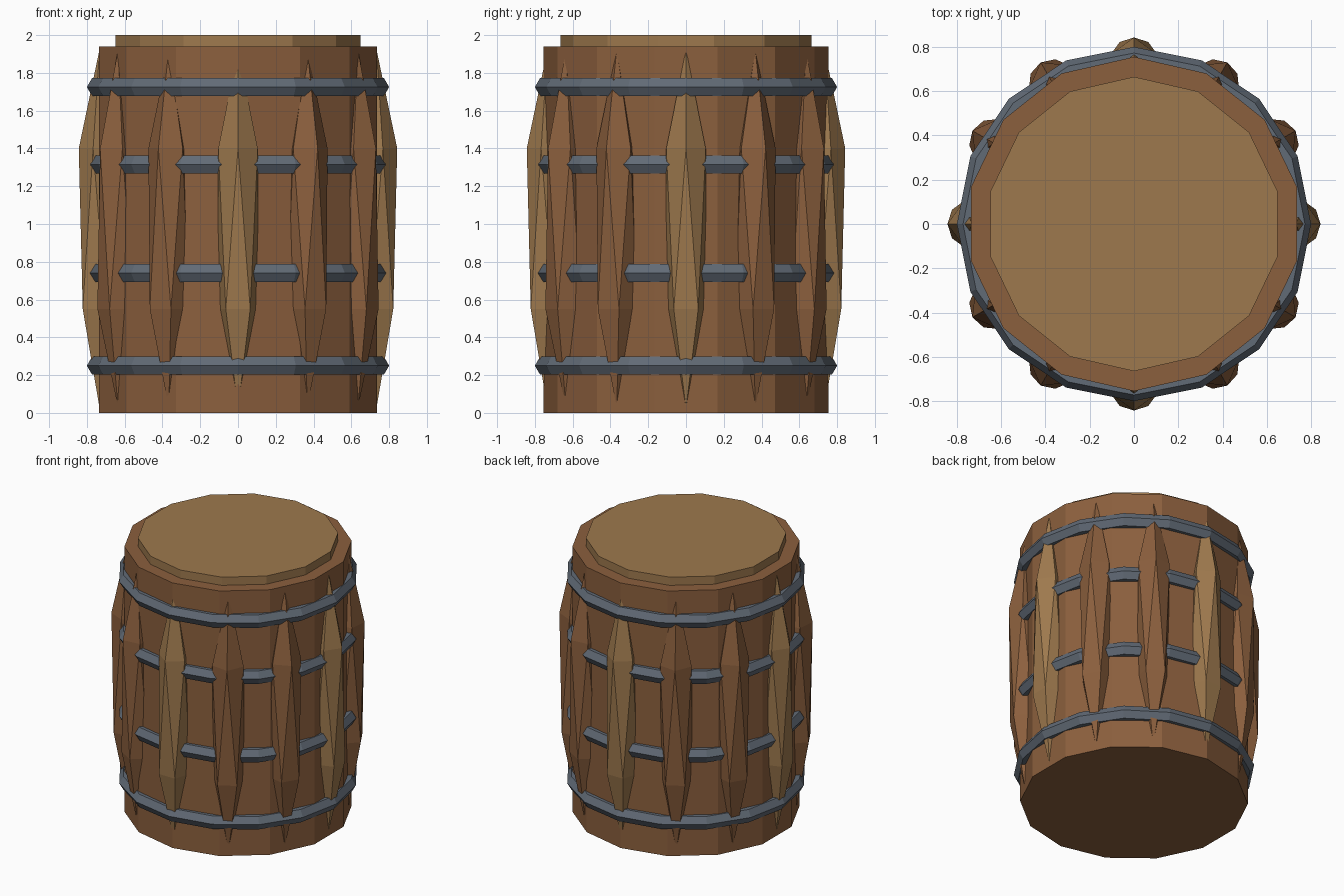
import bpy
from math import cos, sin, tau

if "Cube" in bpy.data.objects:
    bpy.data.objects.remove(bpy.data.objects["Cube"])


def material(name, rgb):
    m = bpy.data.materials.new(name)
    m.diffuse_color = (*rgb, 1)
    m.use_nodes = True
    m.node_tree.nodes["Principled BSDF"].inputs["Base Color"].default_value = m.diffuse_color
    return m


wood = material("wood", (0.26, 0.115, 0.047))
pale_wood = material("pale_wood", (0.34, 0.19, 0.075))
iron = material("iron", (0.12, 0.145, 0.18))


def finish(name, mat):
    ob = bpy.context.object
    ob.name = name
    ob.data.materials.append(mat)
    return ob


def drum(name, radius, z0, z1, mat):
    bpy.ops.mesh.primitive_cylinder_add(vertices=14, radius=radius, depth=z1 - z0,
                                        location=(0, 0, (z0 + z1) / 2))
    return finish(name, mat)


# Body and lid
drum("barrel_body", 0.755, 0, 1.94, wood)
drum("lid", 0.665, 1.90, 2.0, pale_wood)

# Iron hoops
for i, z in enumerate((0.25, 0.74, 1.315, 1.725)):
    bpy.ops.mesh.primitive_torus_add(major_segments=16, minor_segments=6,
                                     major_radius=0.745, minor_radius=0.055,
                                     location=(0, 0, z))
    finish(f"hoop_{i + 1}", iron)

# Twelve faceted staves, every third one paler
for i in range(12):
    a = tau * i / 12
    bpy.ops.mesh.primitive_ico_sphere_add(subdivisions=1, radius=1, rotation=(0, 0, a),
                                          location=(0.733 * cos(a), 0.733 * sin(a), 0.975))
    stave = finish(f"stave_{i + 1}", wood if i % 3 else pale_wood)
    stave.scale = (0.123, 0.123, 0.95)
